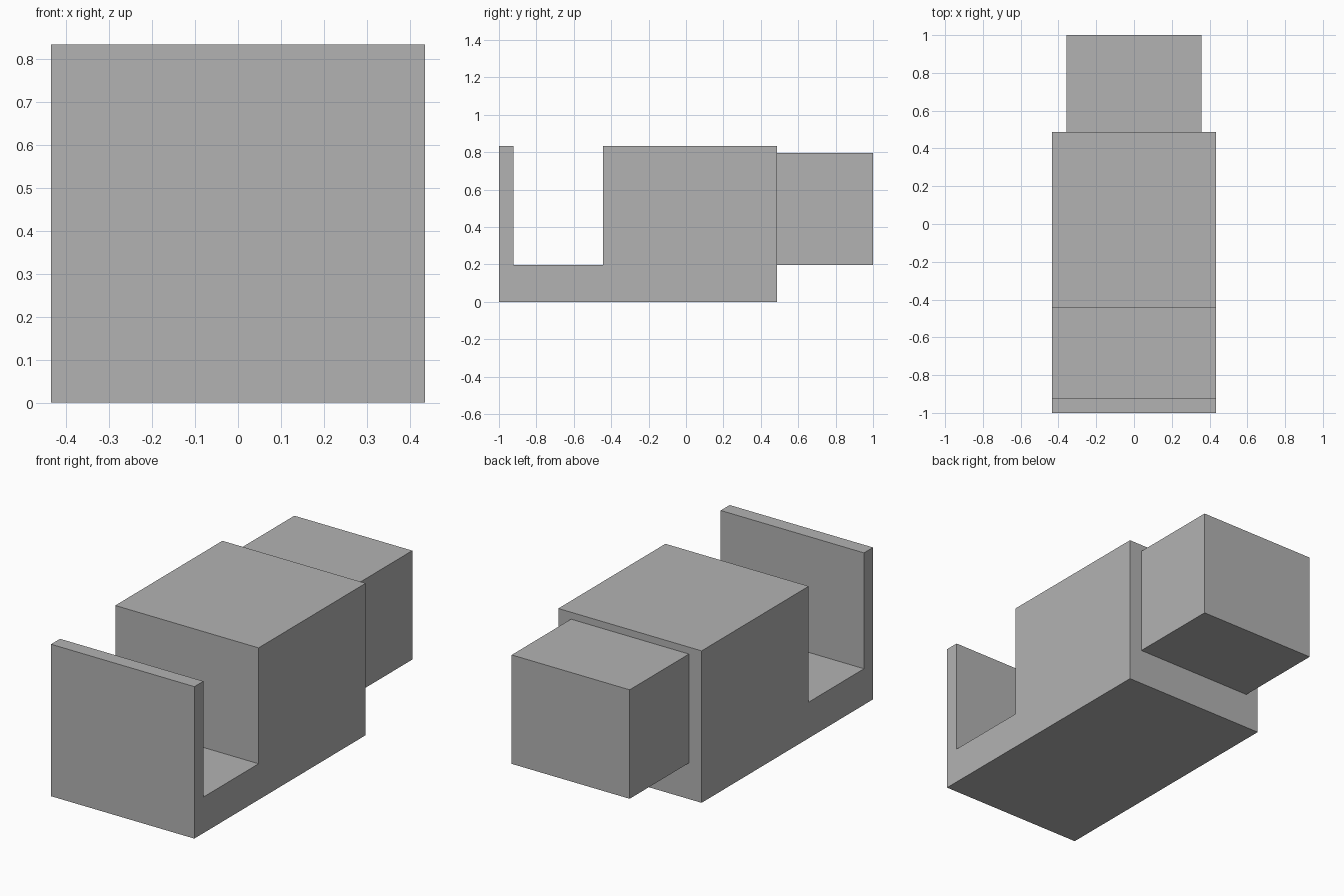
import bpy
import bmesh

# Remove the default cube
cube = bpy.data.objects.get("Cube")
if cube:
    bpy.data.objects.remove(cube, do_unlink=True)

# Single matte grey
grey = bpy.data.materials.new("plain_grey")
grey.use_nodes = True
colour = (0.45, 0.45, 0.45, 1)
grey.diffuse_color = colour
grey.node_tree.nodes["Principled BSDF"].inputs["Base Color"].default_value = colour


def extrude_profile(name, profile, half_width):
    """Extrude a closed (y, z) profile symmetrically along x."""
    bm = bmesh.new()
    face = bm.faces.new([bm.verts.new((-half_width, y, z)) for y, z in profile])
    result = bmesh.ops.extrude_face_region(bm, geom=[face])
    moved = [v for v in result["geom"] if isinstance(v, bmesh.types.BMVert)]
    bmesh.ops.translate(bm, verts=moved, vec=(2 * half_width, 0, 0))
    bmesh.ops.recalc_face_normals(bm, faces=bm.faces)
    mesh = bpy.data.meshes.new(name)
    bm.to_mesh(mesh)
    bm.free()
    mesh.materials.append(grey)
    obj = bpy.data.objects.new(name, mesh)
    bpy.context.collection.objects.link(obj)
    return obj


FRONT, SLOT_FRONT, SLOT_BACK, BODY_BACK, BACK = -1, -0.922, -0.443, 0.486, 1
FLOOR, TOP = 0.198, 0.834

# Main body: front wall, slot floor and tall block in one profile
extrude_profile("main_body", [
    (FRONT, 0), (BODY_BACK, 0), (BODY_BACK, TOP), (SLOT_BACK, TOP),
    (SLOT_BACK, FLOOR), (SLOT_FRONT, FLOOR), (SLOT_FRONT, TOP), (FRONT, TOP),
], 0.435)

# Narrower box projecting from the back
extrude_profile("rear_box", [
    (BODY_BACK, FLOOR), (BACK, FLOOR), (BACK, 0.796), (BODY_BACK, 0.796),
], 0.358)
